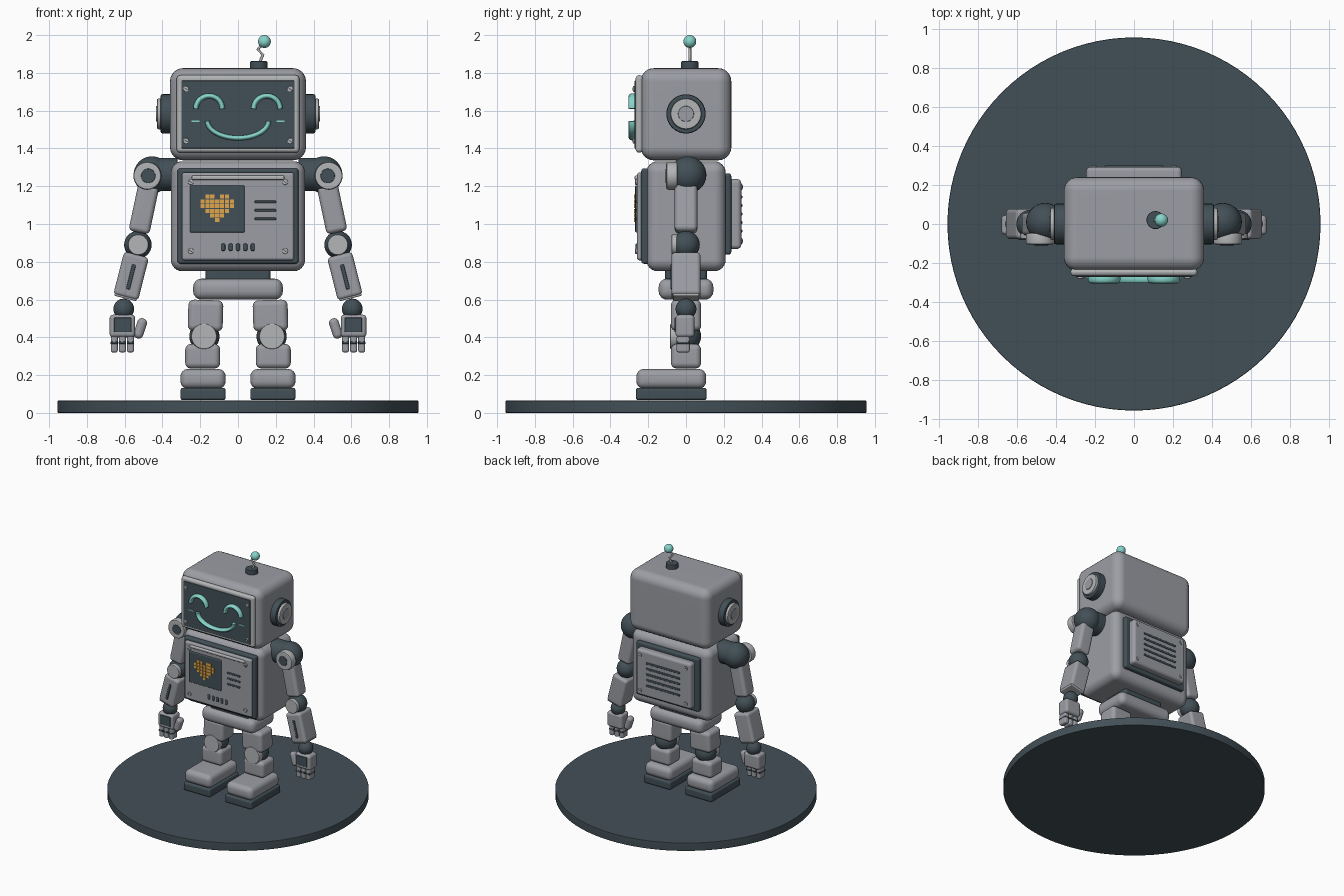
import bpy, bmesh, math
from mathutils import Matrix, Vector

cube = bpy.data.objects.get("Cube")
if cube:
    bpy.data.objects.remove(cube, do_unlink=True)


def material(name, rgb):
    m = bpy.data.materials.new(name)
    m.use_nodes = True
    m.diffuse_color = (*rgb, 1)
    m.node_tree.nodes["Principled BSDF"].inputs["Base Color"].default_value = (*rgb, 1)
    return m


GREY = material("body grey", (0.33, 0.34, 0.37))
LIGHT = material("light trim", (0.45, 0.46, 0.47))
DARK = material("dark slate", (0.055, 0.08, 0.095))
CYAN = material("glow cyan", (0.24, 0.66, 0.60))
AMBER = material("amber pixel", (0.75, 0.38, 0.07))


def finish(name, bm, mat, matrix=Matrix()):
    me = bpy.data.meshes.new(name)
    bmesh.ops.recalc_face_normals(bm, faces=bm.faces)
    for f in bm.faces:
        f.smooth = True
    bm.to_mesh(me)
    bm.free()
    me.set_sharp_from_angle(angle=math.radians(40))
    me.materials.append(mat)
    ob = bpy.data.objects.new(name, me)
    ob.matrix_world = matrix
    bpy.context.scene.collection.objects.link(ob)
    ob.modifiers.new("even shading", 'WEIGHTED_NORMAL').keep_sharp = True
    return ob


def box(name, mat, loc, size, r=0.02, tilt=0, seg=4):
    """Rounded box centred on loc, tilted about y."""
    bm = bmesh.new()
    bmesh.ops.create_cube(bm, size=1, matrix=Matrix.Diagonal((*size, 1)))
    if r:
        bmesh.ops.bevel(bm, geom=bm.edges[:], offset=min(r, 0.48 * min(size)),
                        segments=seg, profile=0.5, affect='EDGES')
    return finish(name, bm, mat, Matrix.Translation(loc) @ Matrix.Rotation(tilt, 4, 'Y'))


def limb(name, mat, top, bottom, width, depth, r):
    """Rounded box running between two points."""
    a, b = Vector(top), Vector(bottom)
    d = a - b
    return box(name, mat, (a + b) / 2, (width, depth, d.length), r, math.atan2(d.x, d.z))


def disc(name, mat, loc, radius, depth, axis='Z', r=0.006, seg=40):
    """Cylinder with softened rims."""
    bm = bmesh.new()
    bmesh.ops.create_cone(bm, cap_ends=True, segments=seg, radius1=radius,
                          radius2=radius, depth=depth)
    if r:
        rims = [e for e in bm.edges if abs(e.verts[0].co.z - e.verts[1].co.z) < 1e-5]
        bmesh.ops.bevel(bm, geom=rims, offset=r, segments=2, profile=0.5, affect='EDGES')
    turn = {'X': Matrix.Rotation(math.pi / 2, 4, 'Y'),
            'Y': Matrix.Rotation(math.pi / 2, 4, 'X'), 'Z': Matrix()}[axis]
    return finish(name, bm, mat, Matrix.Translation(loc) @ turn)


def ball(name, mat, loc, radius):
    bm = bmesh.new()
    bmesh.ops.create_uvsphere(bm, u_segments=32, v_segments=16, radius=radius)
    return finish(name, bm, mat, Matrix.Translation(loc))


def tube(name, mat, points, radius, depth_scale=1):
    """Round tube along points, optionally stretched in y."""
    cu = bpy.data.curves.new(name, 'CURVE')
    cu.dimensions = '3D'
    cu.bevel_depth = radius
    cu.bevel_resolution = 4
    cu.use_fill_caps = True
    sp = cu.splines.new('POLY')
    sp.points.add(len(points) - 1)
    y0 = points[0][1]
    for p, q in zip(sp.points, points):
        p.co = (q[0], q[1] - y0, q[2], 1)
    sp.use_smooth = True
    cu.materials.append(mat)
    ob = bpy.data.objects.new(name, cu)
    ob.location.y = y0
    ob.scale.y = depth_scale
    bpy.context.scene.collection.objects.link(ob)


def arc(cx, y, cz, rx, rz, start, end, n=24):
    steps = [math.radians(start + (end - start) * i / n) for i in range(n + 1)]
    return [(cx + rx * math.cos(t), y, cz + rz * math.sin(t)) for t in steps]


def screw(x, y, z):
    out = math.copysign(0.007, y)
    disc("screw", LIGHT, (x, y, z), 0.015, 0.014, 'Y', 0.003, 16)
    box("screw_slot", DARK, (x, y + out, z), (0.022, 0.003, 0.004), 0, 0.6)


# Stand
disc("stand", DARK, (0, 0, 0.033), 0.956, 0.066, 'Z', 0.006, 96)

# Head and face
box("head", GREY, (0, 0, 1.581), (0.72, 0.48, 0.488), 0.07, seg=6)
box("face_frame", LIGHT, (0, -0.247, 1.583), (0.65, 0.04, 0.41), 0.02)
box("face_screen", DARK, (0, -0.25, 1.58), (0.60, 0.045, 0.36), 0.006, seg=2)
tube("mouth", CYAN, arc(0, -0.28, 1.545, 0.162, 0.09, 180, 360), 0.013, 1.8)
for s in (-1, 1):
    tube("eye", CYAN, arc(s * 0.153, -0.28, 1.61, 0.07, 0.068, 0, 180), 0.014, 1.7)
    box("cheek_dash", CYAN, (s * 0.225, -0.274, 1.543), (0.042, 0.008, 0.008), 0)
    for z in (1.715, 1.44):
        screw(s * 0.275, -0.274, z)
    # Ears
    disc("ear_base", DARK, (s * 0.375, 0, 1.583), 0.104, 0.07, 'X', 0.01)
    disc("ear_ring", LIGHT, (s * 0.41, 0, 1.583), 0.082, 0.04, 'X', 0.01)
    disc("ear_hub", GREY, (s * 0.425, 0, 1.583), 0.042, 0.02, 'X')

# Antenna
disc("antenna_base", DARK, (0.11, 0.02, 1.84), 0.046, 0.044)
tube("antenna_rod", LIGHT, [(0.112, 0.02, 1.85), (0.132, 0.02, 1.895),
                            (0.105, 0.02, 1.925), (0.14, 0.02, 1.965)], 0.008)
ball("antenna_tip", CYAN, (0.14, 0.02, 1.966), 0.034)

# Torso and chest panel
box("torso", GREY, (0, 0, 1.041), (0.71, 0.42, 0.582), 0.06, seg=6)
box("chest_border", DARK, (0, -0.212, 1.042), (0.64, 0.05, 0.505), 0.015)
box("chest_panel", GREY, (0, -0.235, 1.04), (0.595, 0.05, 0.465), 0.015)
box("chest_bar", LIGHT, (0, -0.262, 1.245), (0.49, 0.02, 0.022), 0.008)
box("chest_screen", DARK, (-0.11, -0.26, 1.08), (0.29, 0.018, 0.25), 0.008)
HEART = ["0110110", "1111111", "1111111", "0111110", "0011100", "0001000"]
for row, line in enumerate(HEART):
    for col, bit in enumerate(line):
        if bit == "1":
            box("heart_pixel", AMBER, (-0.11 + (col - 3) * 0.026, -0.27, 1.145 - row * 0.025),
                (0.022, 0.009, 0.021), 0)
for z in (1.117, 1.072, 1.027):
    box("chest_vent", DARK, (0.145, -0.26, z), (0.115, 0.014, 0.014), 0.006)
for i in range(-2, 3):
    box("chest_button", DARK, (i * 0.039, -0.261, 0.877), (0.021, 0.014, 0.038), 0.008)
for s in (-1, 1):
    for z in (1.222, 0.857):
        screw(s * 0.25, -0.262, z)

# Back panel
box("back_border", DARK, (0, 0.215, 1.053), (0.56, 0.05, 0.43), 0.015)
box("back_panel", GREY, (0, 0.255, 1.053), (0.49, 0.075, 0.37), 0.022)
for i in range(5):
    box("back_vent", DARK, (0, 0.293, 0.963 + i * 0.045), (0.30, 0.014, 0.016), 0.006)
for s in (-1, 1):
    for z in (0.91, 1.196):
        screw(s * 0.205, 0.292, z)

# Waist and hips
box("waist", DARK, (0, 0, 0.725), (0.345, 0.22, 0.09), 0.02)
box("hips", GREY, (0, 0, 0.655), (0.475, 0.29, 0.112), 0.045)

for s in (-1, 1):
    # Leg
    x = s * 0.175
    box("thigh", GREY, (s * 0.172, 0, 0.515), (0.185, 0.16, 0.165), 0.03, s * -0.03)
    ball("knee_joint", DARK, (s * 0.178, 0, 0.405), 0.08)
    disc("knee_cap", LIGHT, (s * 0.18, -0.06, 0.405), 0.068, 0.05, 'Y', 0.008)
    box("shin", GREY, (s * 0.187, 0, 0.3), (0.185, 0.16, 0.13), 0.03)
    box("foot", GREY, (s * 0.185, -0.078, 0.18), (0.24, 0.37, 0.105), 0.04)
    box("sole", DARK, (s * 0.185, -0.078, 0.1), (0.24, 0.375, 0.066), 0.015)

    # Shoulder
    disc("shoulder_axle", DARK, (s * 0.39, 0.01, 1.262), 0.088, 0.14, 'X')
    ball("shoulder_ball", DARK, (s * 0.455, 0.01, 1.26), 0.098)
    disc("shoulder_cap", LIGHT, (s * 0.48, -0.075, 1.255), 0.074, 0.06, 'Y', 0.012)
    disc("shoulder_bolt", DARK, (s * 0.475, -0.103, 1.255), 0.038, 0.012, 'Y', 0.003)

    # Arm
    limb("upper_arm", GREY, (s * 0.472, 0, 1.205), (s * 0.525, 0, 0.955), 0.112, 0.12, 0.025)
    ball("elbow_ball", DARK, (s * 0.53, 0, 0.89), 0.073)
    disc("elbow_cap", LIGHT, (s * 0.528, -0.055, 0.89), 0.055, 0.045, 'Y', 0.008)
    limb("forearm", GREY, (s * 0.537, 0, 0.838), (s * 0.595, 0, 0.61), 0.135, 0.155, 0.022)
    limb("forearm_slot", DARK, (s * 0.55, -0.077, 0.785), (s * 0.583, -0.077, 0.655),
         0.02, 0.012, 0.005)
    limb("wrist_cuff", LIGHT, (s * 0.593, 0, 0.622), (s * 0.597, 0, 0.606), 0.12, 0.14, 0.007)
    ball("wrist_ball", DARK, (s * 0.605, 0, 0.55), 0.055)

    # Hand
    box("palm", GREY, (s * 0.612, -0.005, 0.46), (0.136, 0.1, 0.12), 0.02)
    box("hand_plate", DARK, (s * 0.61, -0.056, 0.466), (0.092, 0.008, 0.076), 0.003)
    for i in (-1, 0, 1):
        fx = s * (0.612 + i * 0.043)
        box("finger", GREY, (fx, -0.015, 0.365), (0.037, 0.07, 0.09), 0.012)
        box("finger_joint", DARK, (fx, -0.015, 0.371), (0.039, 0.073, 0.012), 0.003)
    limb("thumb", GREY, (s * 0.5, -0.015, 0.5), (s * 0.535, -0.015, 0.395), 0.052, 0.06, 0.024)
